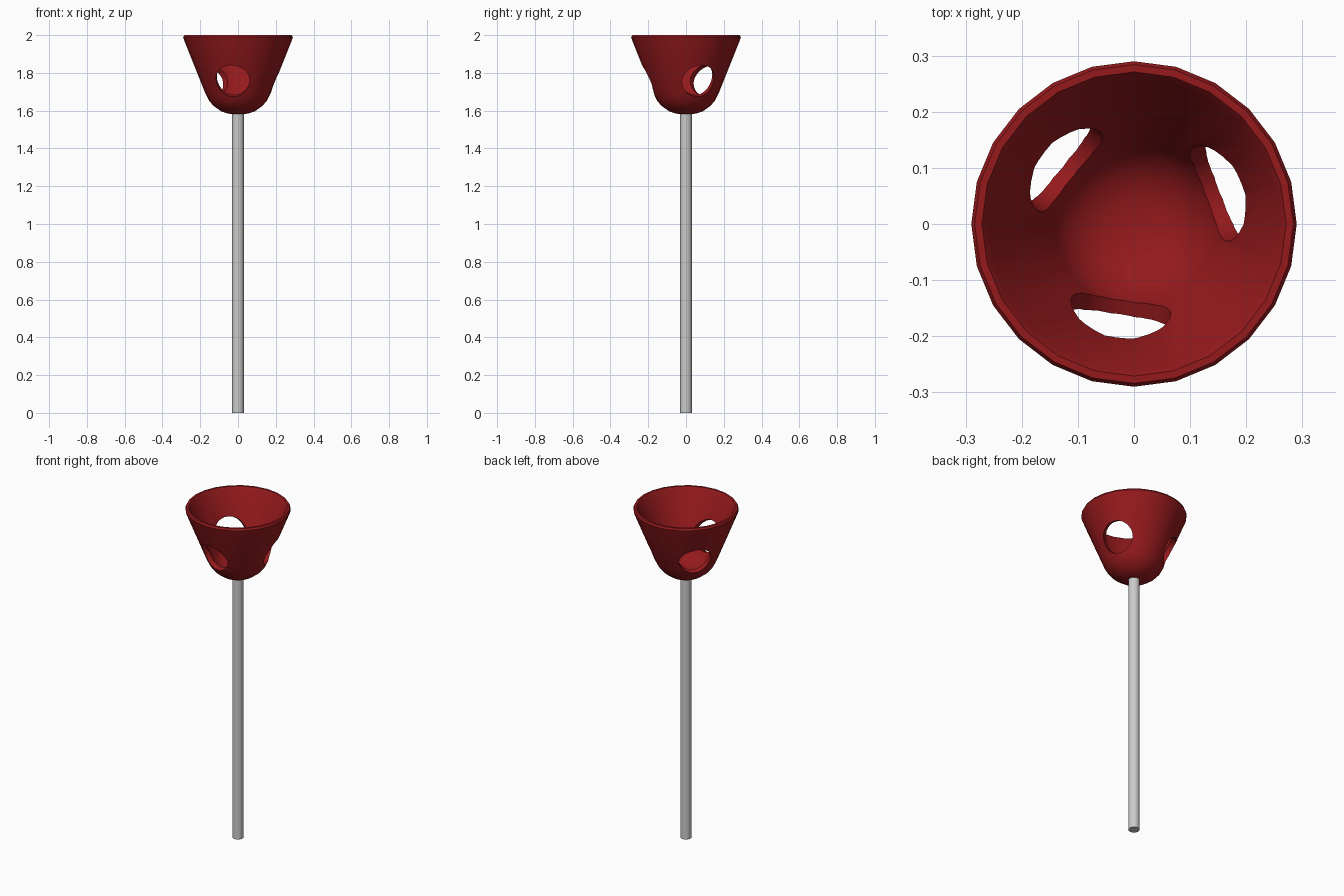
import bpy, bmesh, math
from mathutils import Matrix, Vector

if "Cube" in bpy.data.objects:
    bpy.data.objects.remove(bpy.data.objects["Cube"])

SIDES = 24


def make_object(name, bm):
    bmesh.ops.recalc_face_normals(bm, faces=bm.faces)
    mesh = bpy.data.meshes.new(name)
    bm.to_mesh(mesh)
    bm.free()
    obj = bpy.data.objects.new(name, mesh)
    bpy.context.collection.objects.link(obj)
    return obj


def smooth(obj, angle):
    bpy.ops.object.select_all(action='DESELECT')
    obj.select_set(True)
    bpy.context.view_layer.objects.active = obj
    bpy.ops.object.shade_smooth_by_angle(angle=math.radians(angle))


def lathe(name, profile):
    bm = bmesh.new()
    verts = [bm.verts.new((r, 0, z)) for r, z in profile]
    edges = [bm.edges.new(p) for p in zip(verts, verts[1:])]
    bmesh.ops.spin(bm, geom=verts + edges, cent=(0, 0, 0), axis=(0, 0, 1),
                   angle=math.tau, steps=SIDES)
    bmesh.ops.remove_doubles(bm, verts=bm.verts, dist=1e-4)
    return make_object(name, bm)


# Cup: outer shell, rounded rim, inner shell
cup = lathe("cup", [
    (0, 1.58), (0.05, 1.584), (0.09, 1.597), (0.13, 1.626), (0.152, 1.652),
    (0.172, 1.69), (0.286, 1.975), (0.29, 1.989), (0.284, 2.0), (0.271, 2.0),
    (0.26, 1.985), (0.142, 1.69), (0.125, 1.66), (0.09, 1.63), (0.05, 1.616),
    (0, 1.612)])

# Three round holes drilled square to the sloping wall
cutter_bm = bmesh.new()
for deg in (-99, 21, 141):
    a = math.radians(deg)
    tilt = math.radians(-21)
    normal = Vector((math.cos(a) * math.cos(tilt), math.sin(a) * math.cos(tilt),
                     math.sin(tilt)))
    centre = Vector((0.185 * math.cos(a), 0.185 * math.sin(a), 1.762))
    turn = normal.to_track_quat('Z', 'Y').to_matrix().to_4x4()
    bmesh.ops.create_cone(cutter_bm, cap_ends=True, segments=28, radius1=0.09,
                          radius2=0.09, depth=0.14,
                          matrix=Matrix.Translation(centre) @ turn)
cutter = make_object("hole_cutter", cutter_bm)
cutter.hide_render = True

cut = cup.modifiers.new("holes", 'BOOLEAN')
cut.operation = 'DIFFERENCE'
cut.solver = 'EXACT'
cut.object = cutter
bpy.context.view_layer.objects.active = cup
bpy.ops.object.modifier_apply(modifier=cut.name)
bpy.data.objects.remove(cutter)
smooth(cup, 40)

red = bpy.data.materials.new("dark_red")
red.diffuse_color = (0.3, 0.01, 0.012, 1)
red.use_nodes = True
red.node_tree.nodes["Principled BSDF"].inputs["Base Color"].default_value = red.diffuse_color
cup.data.materials.clear()
cup.data.materials.append(red)

# Pole, ending inside the cup floor
pole_bm = bmesh.new()
bmesh.ops.create_cone(pole_bm, cap_ends=True, segments=24, radius1=0.031,
                      radius2=0.031, depth=1.595,
                      matrix=Matrix.Translation((0, 0, 0.7975)))
pole = make_object("pole", pole_bm)
smooth(pole, 40)
